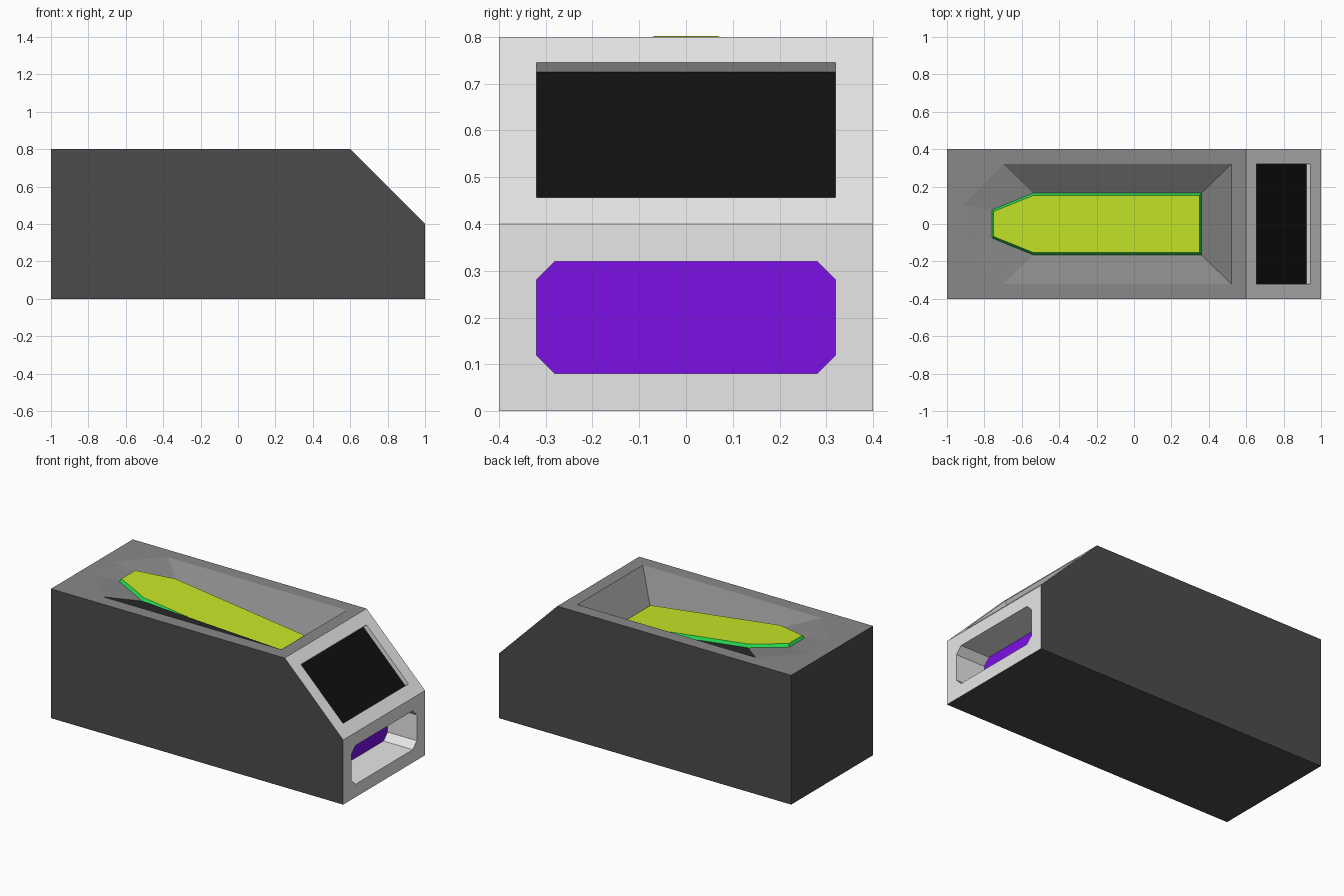
import bpy
import bmesh
from mathutils import Vector

if "Cube" in bpy.data.objects:
    bpy.data.objects.remove(bpy.data.objects["Cube"], do_unlink=True)

COLOURS = {
    "dark_grey_shell": (0.072, 0.072, 0.072),
    "mid_grey_top": (0.25, 0.25, 0.25),
    "light_grey_end": (0.8, 0.8, 0.8),
    "black_screen": (0.005, 0.005, 0.005),
    "purple_slot": (0.2, 0.005, 0.78),
    "green_lip": (0.02, 0.7, 0.08),
    "lime_panel": (0.57, 0.8, 0.02),
}
DARK, MID, LIGHT, BLACK, PURPLE, GREEN, LIME = range(len(COLOURS))

bm = bmesh.new()


def ring(points):
    return [bm.verts.new(p) for p in points]


def face(verts, mat):
    bm.faces.new(verts).material_index = mat


def edges_of(verts):
    pairs = zip(verts, verts[1:] + verts[:1])
    return [bm.edges.get(p) or bm.edges.new(p) for p in pairs]


def bridge(a, b, mat):
    for i in range(len(a)):
        j = (i + 1) % len(a)
        face((a[i], a[j], b[j], b[i]), mat)


def recess(border, normal, rings, frame_mat, wall_mats, floor_mat):
    """Frame a hole inside border, step through the rings, close the floor."""
    loops = [ring(r) for r in rings]
    filled = bmesh.ops.triangle_fill(
        bm, edges=edges_of(border) + edges_of(loops[0]), normal=Vector(normal))
    for g in filled["geom"]:
        if isinstance(g, bmesh.types.BMFace):
            g.material_index = frame_mat
    for a, b, mat in zip(loops, loops[1:], wall_mats):
        bridge(a, b, mat)
    face(loops[-1], floor_mat)


def boat(tail, shoulder, nose, half, nose_half, height):
    """Six-sided outline with a narrowed nose, mirrored across y."""
    side = [(tail, half), (shoulder, half), (nose, nose_half)]
    outline = [(x, -y) for x, y in side] + [(x, y) for x, y in reversed(side)]
    return [(x, y, height(x)) for x, y in outline]


# Shell: side profile swept across y, with the top and both end panels left open
profile = [(-1, 0), (1, 0), (1, 0.4), (0.6, 0.8), (-1, 0.8)]
near = ring((x, -0.4, z) for x, z in profile)
far = ring((x, 0.4, z) for x, z in profile)
face(near, DARK)
face(far, DARK)
for i in (0, 4):
    j = (i + 1) % 5
    face((near[i], near[j], far[j], far[i]), DARK)


def panel(i):
    return [near[i], near[i + 1], far[i + 1], far[i]]


# Top: tapered pit with a raised, tilted panel
def tilt(x):
    return 0.642 + 0.128 * (0.36 - x)


recess(panel(3), (0, 0, 1),
       [boat(0.52, -0.7, -0.92, 0.32, 0.1, lambda x: 0.8),
        boat(0.36, -0.54, -0.76, 0.165, 0.075, tilt),
        boat(0.349, -0.537, -0.75, 0.153, 0.067, lambda x: tilt(x) + 0.018)],
       MID, (MID, GREEN), LIME)

# Sloped end: shallow rectangular screen
screen = [(0.655, -0.32, 0.745), (0.943, -0.32, 0.457),
          (0.943, 0.32, 0.457), (0.655, 0.32, 0.745)]
recess(panel(2), (1, 0, 1),
       [screen, [(x - 0.02, y, z - 0.02) for x, y, z in screen]],
       LIGHT, (LIGHT,), BLACK)

# Upright end: deep slot with chamfered corners
quarter = [(0.28, 0.12), (0.32, 0.08)]
slot = []
for sy, sz in ((1, 1), (-1, 1), (-1, -1), (1, -1)):
    corner = [(sy * y, 0.2 + sz * z) for y, z in ((0.32, 0.08), (0.28, 0.12))]
    slot += corner if sy * sz > 0 else corner[::-1]
recess(panel(1), (1, 0, 0),
       [[(x, y, z) for y, z in slot] for x in (1, 0.8)],
       LIGHT, (LIGHT,), PURPLE)

bmesh.ops.recalc_face_normals(bm, faces=bm.faces[:])
mesh = bpy.data.meshes.new("console_body")
bm.to_mesh(mesh)
bm.free()

for name, rgb in COLOURS.items():
    mat = bpy.data.materials.new(name)
    mat.use_nodes = True
    mat.diffuse_color = (*rgb, 1)
    bsdf = next(n for n in mat.node_tree.nodes if n.type == "BSDF_PRINCIPLED")
    bsdf.inputs["Base Color"].default_value = (*rgb, 1)
    mesh.materials.append(mat)

body = bpy.data.objects.new("console_body", mesh)
bpy.context.collection.objects.link(body)
